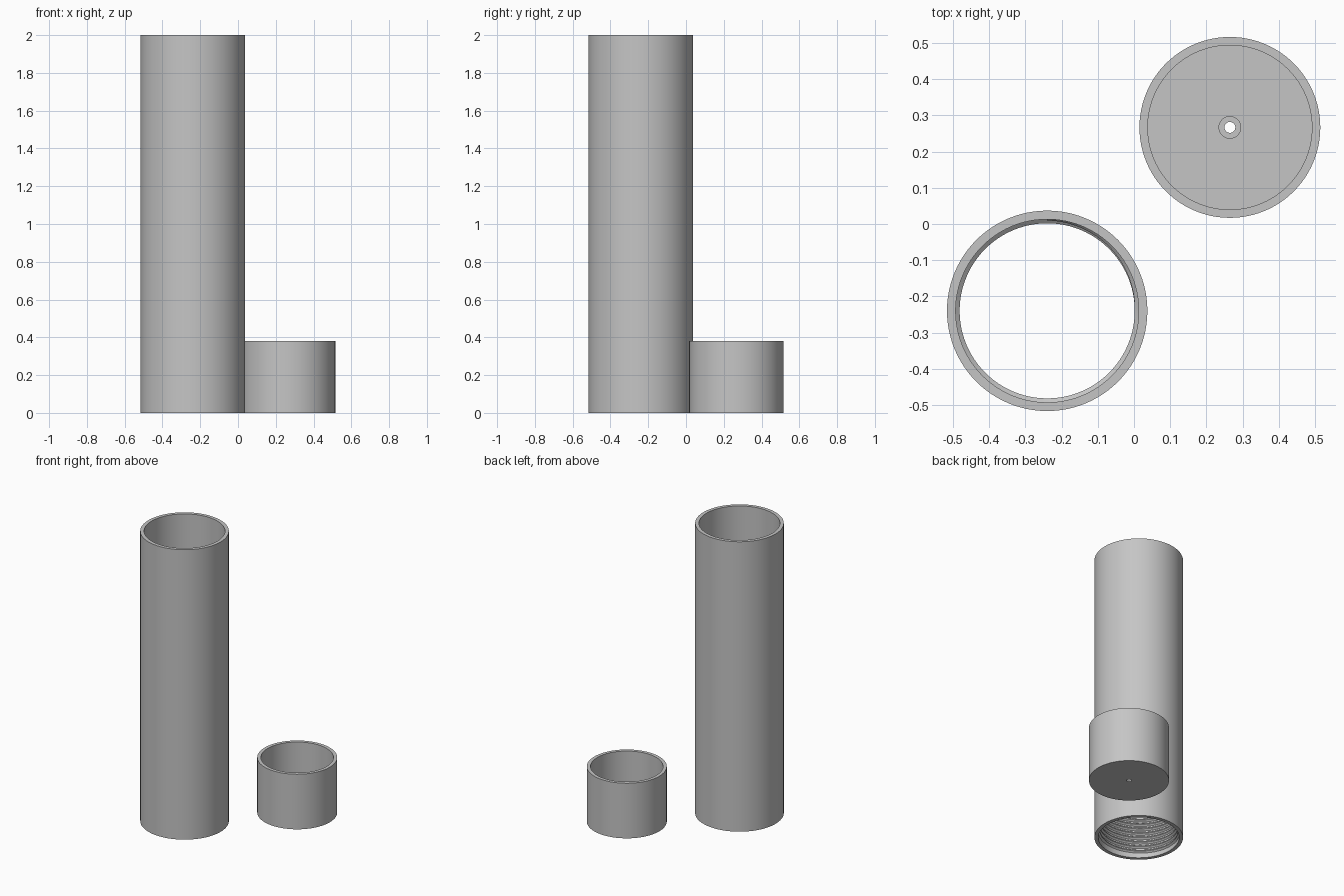
import bpy, bmesh
from math import sin, cos, pi

cube = bpy.data.objects.get("Cube")
if cube:
    bpy.data.objects.remove(cube)

SIDES = 96
TUBE_AT = (-0.24, -0.24, 0)
CAP_AT = (0.265, 0.267, 0)

grey = bpy.data.materials.new("plain grey")
grey.use_nodes = True
colour = (0.56, 0.56, 0.56, 1)
grey.diffuse_color = colour
grey.node_tree.nodes["Principled BSDF"].inputs["Base Color"].default_value = colour


def sweep(name, rings, closed, location):
    """Skin a row of equal cross-sections, each a closed loop of points."""
    bm = bmesh.new()
    loops = [[bm.verts.new(p) for p in ring] for ring in rings]
    n = len(loops[0])
    for i in range(len(loops) if closed else len(loops) - 1):
        a, b = loops[i], loops[(i + 1) % len(loops)]
        for j in range(n):
            k = (j + 1) % n
            bm.faces.new((a[j], b[j], b[k], a[k]))
    if not closed:
        bm.faces.new(loops[0])
        bm.faces.new(loops[-1])
    bmesh.ops.recalc_face_normals(bm, faces=bm.faces)
    mesh = bpy.data.meshes.new(name)
    bm.to_mesh(mesh)
    bm.free()
    mesh.materials.append(grey)
    obj = bpy.data.objects.new(name, mesh)
    obj.location = location
    bpy.context.collection.objects.link(obj)
    bpy.ops.object.select_all(action='DESELECT')
    obj.select_set(True)
    bpy.context.view_layer.objects.active = obj
    bpy.ops.object.shade_smooth_by_angle(angle=pi / 6)
    return obj


def section(profile, angle):
    return [(r * cos(angle), r * sin(angle), z) for r, z in profile]


def lathe(name, profile, location):
    rings = [section(profile, 2 * pi * i / SIDES) for i in range(SIDES)]
    return sweep(name, rings, True, location)


# Long open tube
BORE = 0.253
lathe("tube", [(0.277, 0), (0.277, 2), (BORE, 2), (BORE, 0)], TUBE_AT)

# Screw thread inside the lower end of the tube, fading out over its last quarter turn
PITCH, TURNS, START, CREST = 0.032, 9.25, 0.025, 0.242
steps = int(TURNS * SIDES)
rings = []
for i in range(steps + 1):
    turn = i / SIDES
    fade = min(1, (TURNS - turn) * 4, turn * 4)
    crest = BORE - (BORE - CREST) * (0.3 + 0.7 * fade)
    z = START + PITCH * turn
    profile = [(BORE + 0.004, z - 0.015), (crest, z - 0.003),
               (crest, z + 0.003), (BORE + 0.004, z + 0.015)]
    rings.append(section(profile, 2 * pi * turn))
sweep("inner_thread", rings, False, TUBE_AT)

# Short cup with a countersunk hole through its floor
lathe("cup", [(0.25, 0), (0.25, 0.38), (0.227, 0.38), (0.227, 0.025),
              (0.03, 0.025), (0.03, 0.012), (0.015, 0.012), (0.015, 0)], CAP_AT)
